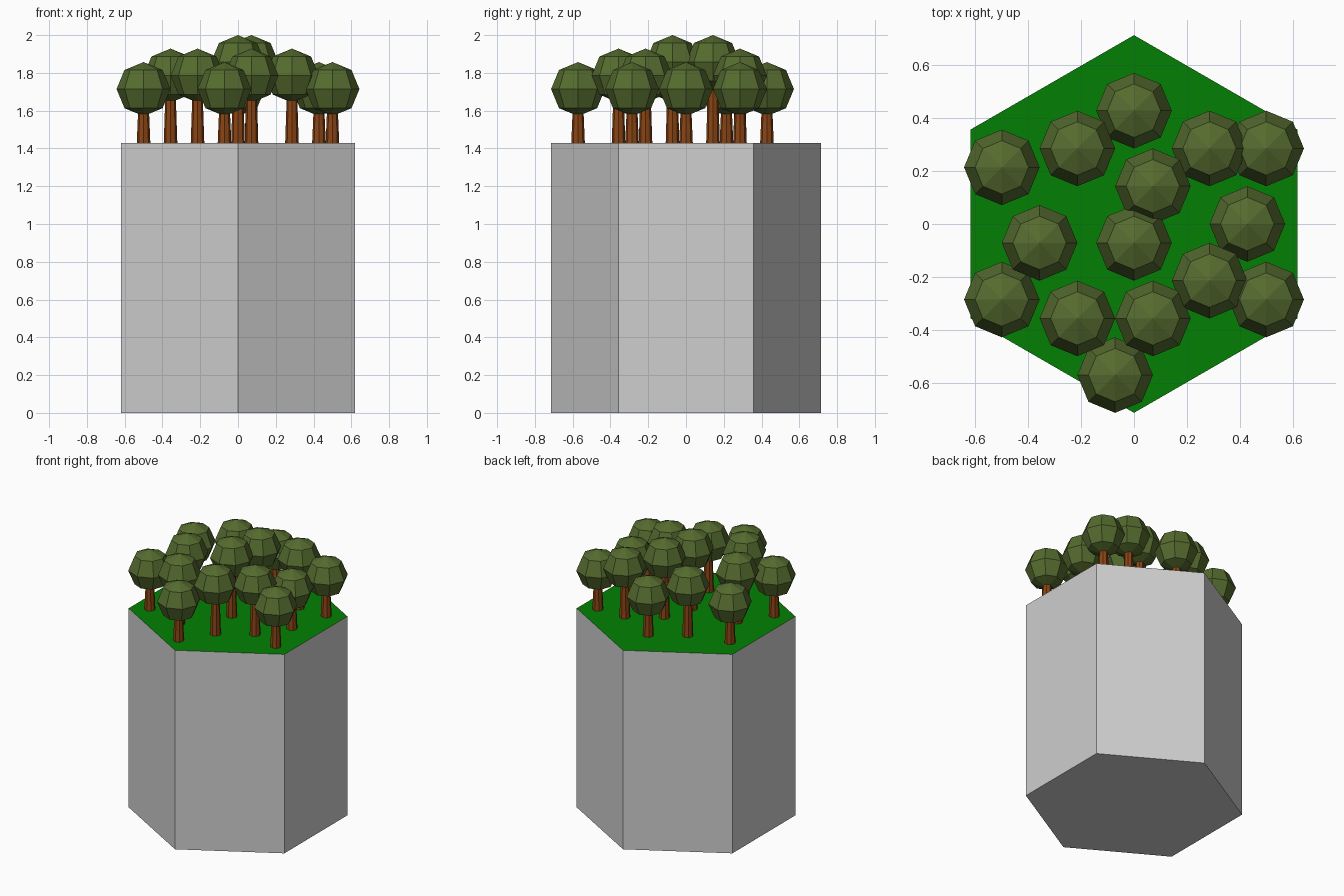
import bpy, bmesh, math
from mathutils import Vector

cube = bpy.data.objects.get("Cube")
if cube:
    bpy.data.objects.remove(cube, do_unlink=True)

UNIT = 1 / 14          # layout grid step
GROUND = 20 * UNIT     # height of the grassy top


def material(name, colour):
    mat = bpy.data.materials.new(name)
    mat.use_nodes = True
    rgba = (*colour, 1)
    mat.diffuse_color = rgba
    bsdf = next(n for n in mat.node_tree.nodes if n.type == "BSDF_PRINCIPLED")
    bsdf.inputs["Base Color"].default_value = rgba
    return mat


def frustum(bm, sides, r_low, r_high, z_low, z_high):
    """Closed flat-sided column with a corner on the +y axis."""
    rings = []
    for r, z in ((r_low, z_low), (r_high, z_high)):
        angles = [math.tau * i / sides for i in range(sides)]
        rings.append([bm.verts.new((-r * math.sin(a), r * math.cos(a), z)) for a in angles])
    low, high = rings
    for i in range(sides):
        j = (i + 1) % sides
        bm.faces.new((low[i], low[j], high[j], high[i]))
    bm.faces.new(low[::-1])
    bm.faces.new(high)


def make_object(name, bm, mats, location=(0, 0, 0)):
    bm.normal_update()
    mesh = bpy.data.meshes.new(name)
    for mat in mats:
        mesh.materials.append(mat)
    bm.to_mesh(mesh)
    bm.free()
    obj = bpy.data.objects.new(name, mesh)
    obj.location = location
    bpy.context.collection.objects.link(obj)
    return obj


stone = material("light grey stone", (0.62, 0.62, 0.62))
grass = material("grass green", (0.001, 0.216, 0.001))
bark = material("bark brown", (0.258, 0.06, 0.007))
leaves = material("dark olive leaves", (0.091, 0.147, 0.028))

# Hexagonal column with a grassy top face
bm = bmesh.new()
frustum(bm, 6, 10 * UNIT, 10 * UNIT, 0, GROUND)
bm.normal_update()
for face in bm.faces:
    face.material_index = 1 if face.normal.z > 0.5 else 0
make_object("hexagonal_column", bm, [stone, grass])

# Trees, in grid steps from the centre; taller towards the middle
spots = [(0, 6), (-3, 4), (-7, 3), (4, 4), (7, 4),
         (1, 2), (-5, -1), (0, -1), (6, 0), (4, -3),
         (-7, -4), (-3, -5), (1, -5), (7, -4), (-1, -8)]

for n, (x, y) in enumerate(spots, 1):
    distance = math.hypot(x, y)
    steps = 6 if distance < 3 else 5 if distance < 5.9 else 4
    height = steps * UNIT
    base = Vector((x * UNIT, y * UNIT, GROUND))

    bm = bmesh.new()
    frustum(bm, 8, 0.036, 0.024, 0, height)
    make_object(f"tree_trunk_{n}", bm, [bark], base)

    bm = bmesh.new()
    bmesh.ops.create_uvsphere(bm, u_segments=8, v_segments=4, radius=2 * UNIT)
    make_object(f"tree_crown_{n}", bm, [leaves], base + Vector((0, 0, height)))
